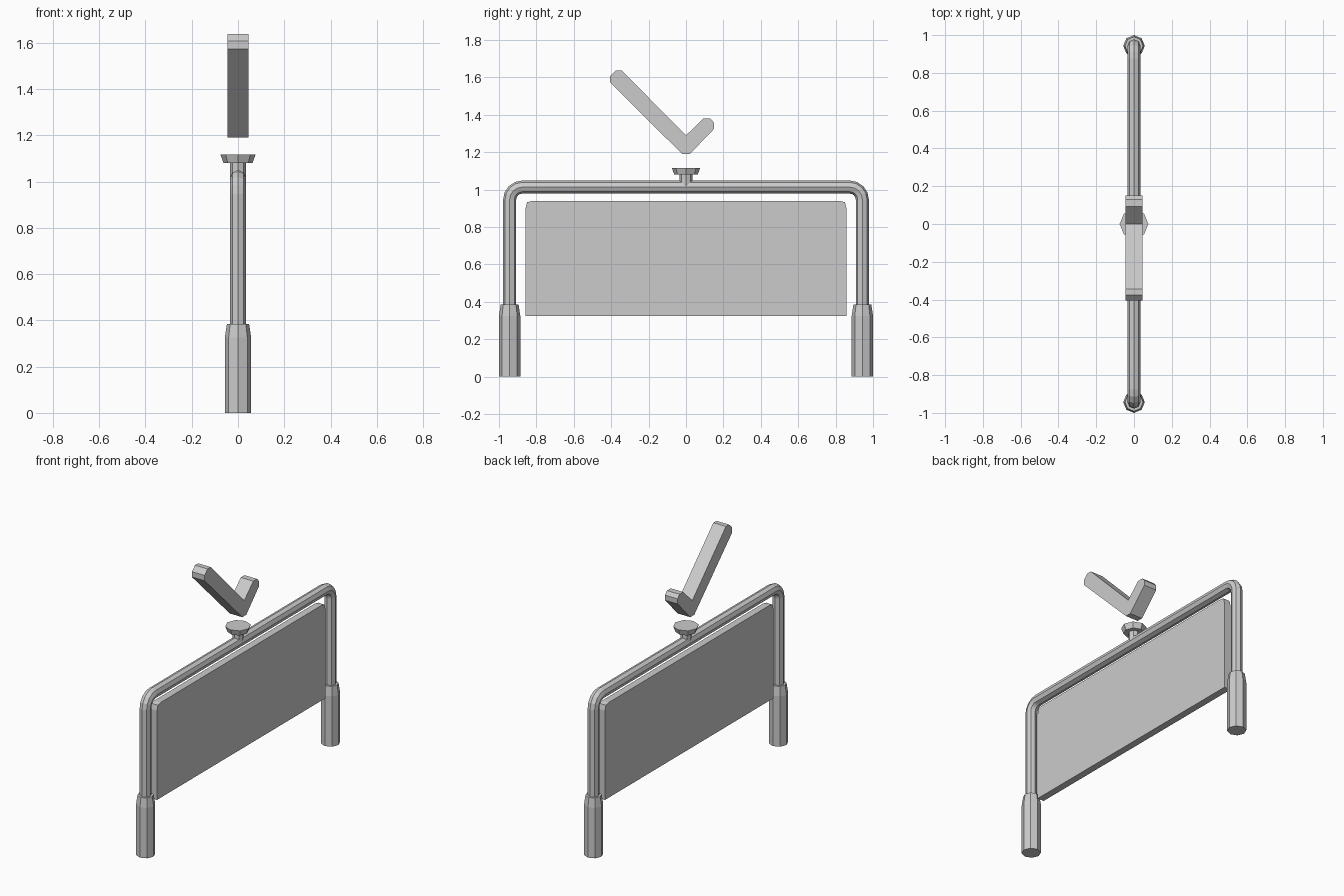
import bpy, bmesh
from math import sin, cos, pi

if "Cube" in bpy.data.objects:
    bpy.data.objects.remove(bpy.data.objects["Cube"])

SIDES = 8


def make_object(name, bm):
    bmesh.ops.recalc_face_normals(bm, faces=bm.faces)
    mesh = bpy.data.meshes.new(name)
    bm.to_mesh(mesh)
    bm.free()
    obj = bpy.data.objects.new(name, mesh)
    bpy.context.collection.objects.link(obj)
    return obj


def loft(name, rings):
    """Closed tube through a list of equal-sized point rings."""
    bm = bmesh.new()
    loops = [[bm.verts.new(p) for p in ring] for ring in rings]
    for a, b in zip(loops, loops[1:]):
        for i in range(len(a)):
            j = (i + 1) % len(a)
            bm.faces.new((a[i], a[j], b[j], b[i]))
    bm.faces.new(loops[0])
    bm.faces.new(loops[-1])
    return make_object(name, bm)


def turned(name, y, profile):
    """Octagonal turned part from (radius, z) pairs, standing at y."""
    angles = [2 * pi * i / SIDES for i in range(SIDES)]
    return loft(name, [[(r * cos(a), y + r * sin(a), z) for a in angles]
                       for r, z in profile])


def plate(name, outline, half):
    """Flat plate in the YZ plane, with thickness along x."""
    return loft(name, [[(x, y, z) for y, z in outline] for x in (-half, half)])


# Bent tube frame: path entries are (y, z, heading angle)
LEG_Y, TOP_Z, TUBE_R, BEND, STEPS = 0.943, 1.014, 0.035, 0.068, 4
path = [(-LEG_Y, 0.36, pi / 2)]
for side in (-1, 1):
    for i in range(STEPS + 1):
        t = pi - pi / 2 * i / STEPS if side < 0 else pi / 2 * (1 - i / STEPS)
        path.append((side * (LEG_Y - BEND) + BEND * cos(t),
                     TOP_Z - BEND + BEND * sin(t), t - pi / 2))
path.append((LEG_Y, 0.36, -pi / 2))
rings = []
for y, z, h in path:
    ring = []
    for i in range(SIDES):
        a = 2 * pi * i / SIDES
        n = TUBE_R * sin(a)
        ring.append((TUBE_R * cos(a), y - n * sin(h), z + n * cos(h)))
    rings.append(ring)
loft("tube_frame", rings)

# Foot sleeves with tapered tops
for label, y in (("front", -LEG_Y), ("back", LEG_Y)):
    turned(label + "_foot_sleeve", y,
           [(0.057, 0), (0.057, 0.325), (0.048, 0.385)])

# Hanging panel with clipped top corners
plate("panel", [(-0.858, 0.325), (0.858, 0.325), (0.858, 0.90), (0.85, 0.933),
                (0.82, 0.94), (-0.82, 0.94), (-0.85, 0.933), (-0.858, 0.90)],
      0.023)

# Mount on top of the frame
turned("mount_stem", 0, [(0.034, 1.02), (0.034, 1.085)])
turned("mount_cap", 0, [(0.063, 1.081), (0.076, 1.117)])

# Floating tick marker with blunt ends
plate("tick_marker", [(-0.02, 1.19), (0.02, 1.19), (0.15, 1.325), (0.15, 1.358),
                      (0.13, 1.38), (0.092, 1.38), (0, 1.29), (-0.343, 1.637),
                      (-0.375, 1.637), (-0.405, 1.607), (-0.405, 1.572)],
      0.045)
